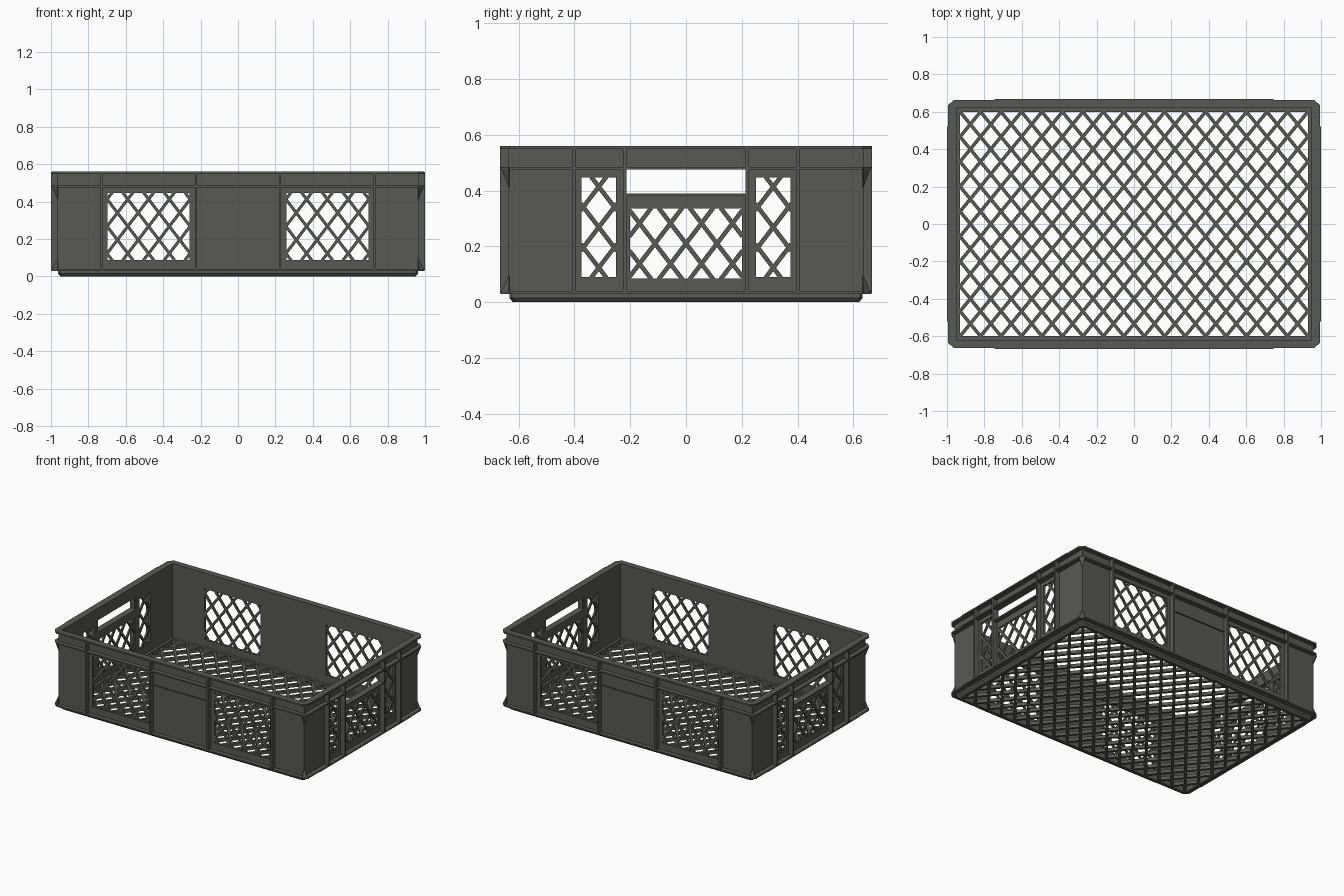
import bpy, bmesh, math
from mathutils import Matrix, Vector

if "Cube" in bpy.data.objects:
    bpy.data.objects.remove(bpy.data.objects["Cube"])

COLOUR = (0.098, 0.1, 0.087, 1)
plastic = bpy.data.materials.new("dark grey plastic")
plastic.use_nodes = True
plastic.diffuse_color = COLOUR
bsdf = plastic.node_tree.nodes["Principled BSDF"]
bsdf.inputs["Base Color"].default_value = COLOUR
bsdf.inputs["Roughness"].default_value = 0.7

# Main sizes: wall faces, rim reach and heights
OUT_X, OUT_Y, WALL = 0.965, 0.635, 0.015
RIM_X, RIM_Y = 0.995, 0.663
LEDGE, FLANGE, TOP = 0.035, 0.48, 0.56
BANDS = [("bottom_ledge", LEDGE - 0.005, LEDGE + 0.005),
         ("lower_flange", FLANGE - 0.005, FLANGE + 0.005),
         ("top_rim", TOP - 0.012, TOP)]


def finish(bm, name, frame=Matrix.Identity(4)):
    bmesh.ops.transform(bm, matrix=frame, verts=bm.verts)
    bmesh.ops.recalc_face_normals(bm, faces=bm.faces)
    mesh = bpy.data.meshes.new(name)
    bm.to_mesh(mesh)
    bm.free()
    mesh.materials.append(plastic)
    obj = bpy.data.objects.new(name, mesh)
    bpy.context.collection.objects.link(obj)
    return obj


def add_box(bm, low, high):
    low, high = Vector(low), Vector(high)
    place = Matrix.Translation((low + high) / 2) @ Matrix.Diagonal((*(high - low), 1))
    bmesh.ops.create_cube(bm, size=1, matrix=place)


def loft(name, loops):
    """Closed ring through chamfered rectangles given as (x, y, chamfer, z)."""
    bm = bmesh.new()
    rings = []
    for x, y, c, z in loops:
        points = []
        for sx, sy in ((1, 1), (-1, 1), (-1, -1), (1, -1)):
            pair = [(sx * x, sy * (y - c), z), (sx * (x - c), sy * y, z)]
            points += pair if sx * sy > 0 else pair[::-1]
        rings.append([bm.verts.new(p) for p in points])
    for i, ring in enumerate(rings):
        after = rings[(i + 1) % len(rings)]
        for j in range(8):
            k = (j + 1) % 8
            bm.faces.new((ring[j], ring[k], after[k], after[j]))
    return finish(bm, name)


def pierced_panel(name, half, low, high, holes, d0, d1, frame):
    """Flat panel with rectangular holes (u0, u1, v0, v1), thickened from d0 to d1."""
    us = sorted({-half, half, *(u for h in holes for u in h[:2])})
    vs = sorted({low, high, *(v for h in holes for v in h[2:])})
    bm = bmesh.new()
    verts = {(u, v): bm.verts.new((u, v, d0)) for u in us for v in vs}
    for ua, ub in zip(us, us[1:]):
        for va, vb in zip(vs, vs[1:]):
            u, v = (ua + ub) / 2, (va + vb) / 2
            if not any(a < u < b and c < v < d for a, b, c, d in holes):
                bm.faces.new([verts[p] for p in ((ua, va), (ub, va), (ub, vb), (ua, vb))])
    made = bmesh.ops.extrude_face_region(bm, geom=bm.faces[:], use_keep_orig=True)
    moved = [g for g in made["geom"] if isinstance(g, bmesh.types.BMVert)]
    bmesh.ops.translate(bm, verts=moved, vec=(0, 0, d1 - d0))
    loose = [v for v in bm.verts if not v.link_faces]
    bmesh.ops.delete(bm, geom=loose, context='VERTS')
    return finish(bm, name, frame)


def lattice(name, window, d0, d1, width, frame, pitch):
    """Crossed diagonal bars clipped to a window (u0, u1, v0, v1)."""
    u0, u1, v0, v1 = window
    cu, cv, hu, hv = (u0 + u1) / 2, (v0 + v1) / 2, (u1 - u0) / 2, (v1 - v0) / 2
    slope = pitch[1] / pitch[0]
    reach = hv / slope
    count = math.ceil((hu + reach) / pitch[0])
    bm = bmesh.new()
    for side in (-1, 1):
        for i in range(-count, count + 1):
            start = i * pitch[0]
            a, b = max(-hu, start - reach), min(hu, start + reach)
            if b - a < 0.008:
                continue
            p = Vector((a, side * slope * (a - start), 0))
            q = Vector((b, side * slope * (b - start), 0))
            place = (Matrix.Translation((p + q) / 2 + Vector((cu, cv, (d0 + d1) / 2)))
                     @ Matrix.Rotation(math.atan2(q.y - p.y, q.x - p.x), 4, 'Z')
                     @ Matrix.Diagonal(((q - p).length + 0.008, width, d1 - d0, 1)))
            bmesh.ops.create_cube(bm, size=1, matrix=place)
    return finish(bm, name, frame)


# Base: tapered foot ring and open lattice floor
loft("base_frame", [(0.95, 0.62, 0.015, 0), (0.963, 0.633, 0.01, 0.015),
                    (0.963, 0.633, 0.01, 0.035), (0.93, 0.6, 0, 0.035), (0.93, 0.6, 0, 0)])
lattice("floor_lattice", (-0.93, 0.93, -0.6, 0.6), 0.006, 0.028, 0.018,
        Matrix.Identity(4), (0.1094, 0.1333))

# Rings that run around the outside of the walls
for name, z0, z1 in BANDS:
    ix, iy = OUT_X - WALL, OUT_Y - WALL
    loft(name, [(RIM_X, RIM_Y, 0.03, z0), (RIM_X, RIM_Y, 0.03, z1),
                (ix, iy, 0, z1), (ix, iy, 0, z0)])

# Window and rib layout for the two kinds of wall
long_windows = [(-0.697, -0.259, 0.088, 0.447), (0.259, 0.697, 0.088, 0.447)]
short_windows = [(-0.375, -0.25, 0.09, 0.447), (0.25, 0.375, 0.09, 0.447),
                 (-0.2, 0.2, 0.085, 0.335)]
handle = (-0.215, 0.215, 0.388, 0.476)
walls = [("front", 0, True), ("back", 180, True), ("left", 90, False), ("right", -90, False)]

for side, angle, is_long in walls:
    # Local frame: u along the wall, v upwards, d outwards
    frame = Matrix.Rotation(math.radians(angle), 4, 'Z') @ Matrix.Rotation(math.pi / 2, 4, 'X')
    windows = long_windows if is_long else short_windows
    half = OUT_X if is_long else OUT_Y - WALL
    face = OUT_Y if is_long else OUT_X
    reach = 0.667 if is_long else 1.0
    holes = windows if is_long else windows + [handle]
    pierced_panel(side + "_wall", half, 0.03, TOP - 0.002, holes, face - WALL, face, frame)
    for n, window in enumerate(windows):
        lattice(f"{side}_lattice_{n + 1}", window, face - 0.013, face - 0.002, 0.016,
                frame, (0.111, 0.145))

    # Vertical ribs
    bm = bmesh.new()
    for u in ((0.225, 0.73) if is_long else (0.22, 0.4)):
        for s in (-1, 1):
            add_box(bm, (s * u - 0.006, LEDGE, face - 0.004), (s * u + 0.006, TOP - 0.004, reach))
    finish(bm, side + "_ribs", frame)

    # Slightly raised middle stretch on the edge of each ring
    bm = bmesh.new()
    stretch = 0.745 if is_long else 0.52
    for _, z0, z1 in BANDS:
        add_box(bm, (-stretch, z0 + 0.001, face), (stretch, z1 - 0.001, reach))
    finish(bm, side + "_edge_strips", frame)

    # Shallow label ledge on long walls, grip ledge under the handle on short walls
    bm = bmesh.new()
    if is_long:
        add_box(bm, (-0.22, 0.371, face - 0.004), (0.22, 0.375, face + 0.008))
    else:
        add_box(bm, (-0.22, 0.38, face - WALL), (0.22, 0.39, reach - 0.005))
    finish(bm, side + ("_label_ledge" if is_long else "_handle_ledge"), frame)

# Flared corner gussets under the flange and above the ledge
bm = bmesh.new()
for sx in (-1, 1):
    for sy in (-1, 1):
        for z, tip in ((FLANGE, 0.405), (LEDGE, 0.1)):
            points = [(OUT_X - 0.002, OUT_Y - 0.002, tip), (OUT_X - 0.004, OUT_Y - 0.004, z),
                      (RIM_X - 0.001, OUT_Y, z), (OUT_X, RIM_Y - 0.001, z)]
            vs = [bm.verts.new((sx * x, sy * y, h)) for x, y, h in points]
            bmesh.ops.convex_hull(bm, input=vs)
finish(bm, "corner_gussets")
